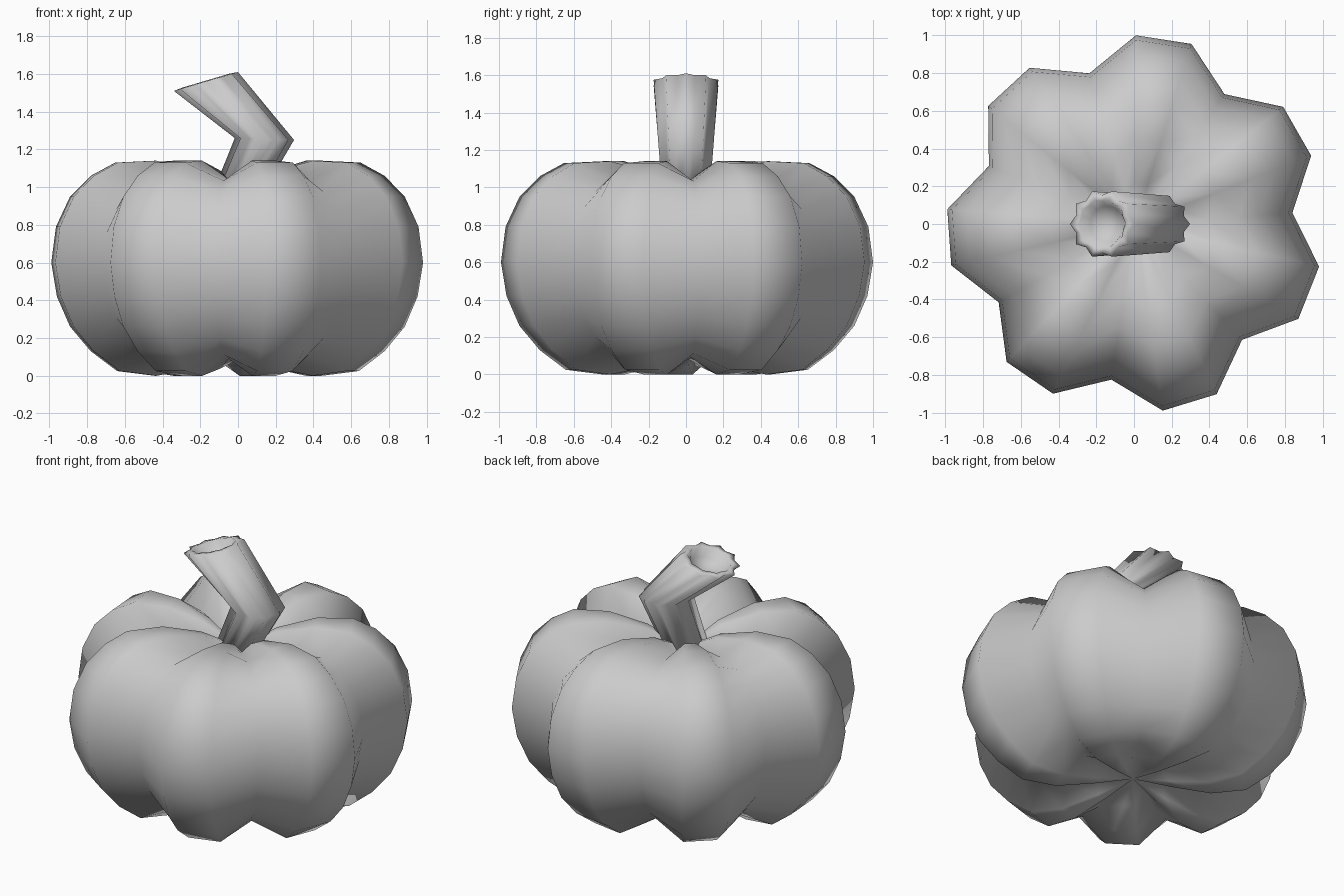
import bpy, bmesh
from math import cos, sin, pi, radians

if "Cube" in bpy.data.objects:
    bpy.data.objects.remove(bpy.data.objects["Cube"])


def skin(name, rings, first_pole, last_pole):
    """Join equal-length closed rings into a tube, closed at each end by a fan."""
    bm = bmesh.new()
    loops = [[bm.verts.new(p) for p in ring] for ring in rings]
    n = len(loops[0])
    for a, b in zip(loops, loops[1:]):
        for i in range(n):
            j = (i + 1) % n
            bm.faces.new((a[i], a[j], b[j], b[i]))
    for pole, loop in ((first_pole, loops[0]), (last_pole, loops[-1])):
        v = bm.verts.new(pole)
        for i in range(n):
            bm.faces.new((v, loop[i], loop[(i + 1) % n]))
    bmesh.ops.recalc_face_normals(bm, faces=bm.faces)
    mesh = bpy.data.meshes.new(name)
    bm.to_mesh(mesh)
    bm.free()
    mesh.shade_smooth()
    obj = bpy.data.objects.new(name, mesh)
    bpy.context.collection.objects.link(obj)
    return obj


# Pumpkin body: 7 lobes, every third meridian is a pulled-in groove
profile = [(.22, .04), (.45, 0), (.65, .025), (.79, .13), (.90, .26), (.97, .42),
           (1.0, .60), (.975, .79), (.90, .95), (.79, 1.06), (.66, 1.13),
           (.45, 1.14), (.22, 1.085)]
SEG, CX, MID, GROOVE = 21, .007, .55, .835


def body_ring(r, z):
    pts = []
    for i in range(SEG):
        a = radians(4.1) + 2 * pi * i / SEG
        k = GROOVE if i % 3 == 0 else 1
        pts.append((CX + k * r * cos(a), k * r * sin(a), MID + k * (z - MID)))
    return pts


skin("pumpkin_body", [body_ring(r, z) for r, z in profile],
     (CX, 0, .09), (CX, 0, .97))


# Stem: bent, ten-ribbed, with a hollow cut end
def stem_ring(cx, cz, rx, ry, tilt, rib):
    pts = []
    for i in range(20):
        a = 2 * pi * i / 20
        k = rib if i % 2 else 1
        pts.append((cx + k * rx * cos(a), k * ry * sin(a), cz + k * tilt * cos(a)))
    return pts


skin("stem", [
    stem_ring(-.02, .93, .13, .13, 0, .84),
    stem_ring(.14, 1.255, .157, .157, -.005, .84),
    stem_ring(-.17, 1.56, .17, .182, .05, .84),
    stem_ring(-.168, 1.565, .125, .132, .037, .92),
    stem_ring(-.14, 1.51, .09, .095, .03, 1),
], (-.02, 0, .93), (-.12, 0, 1.48))
